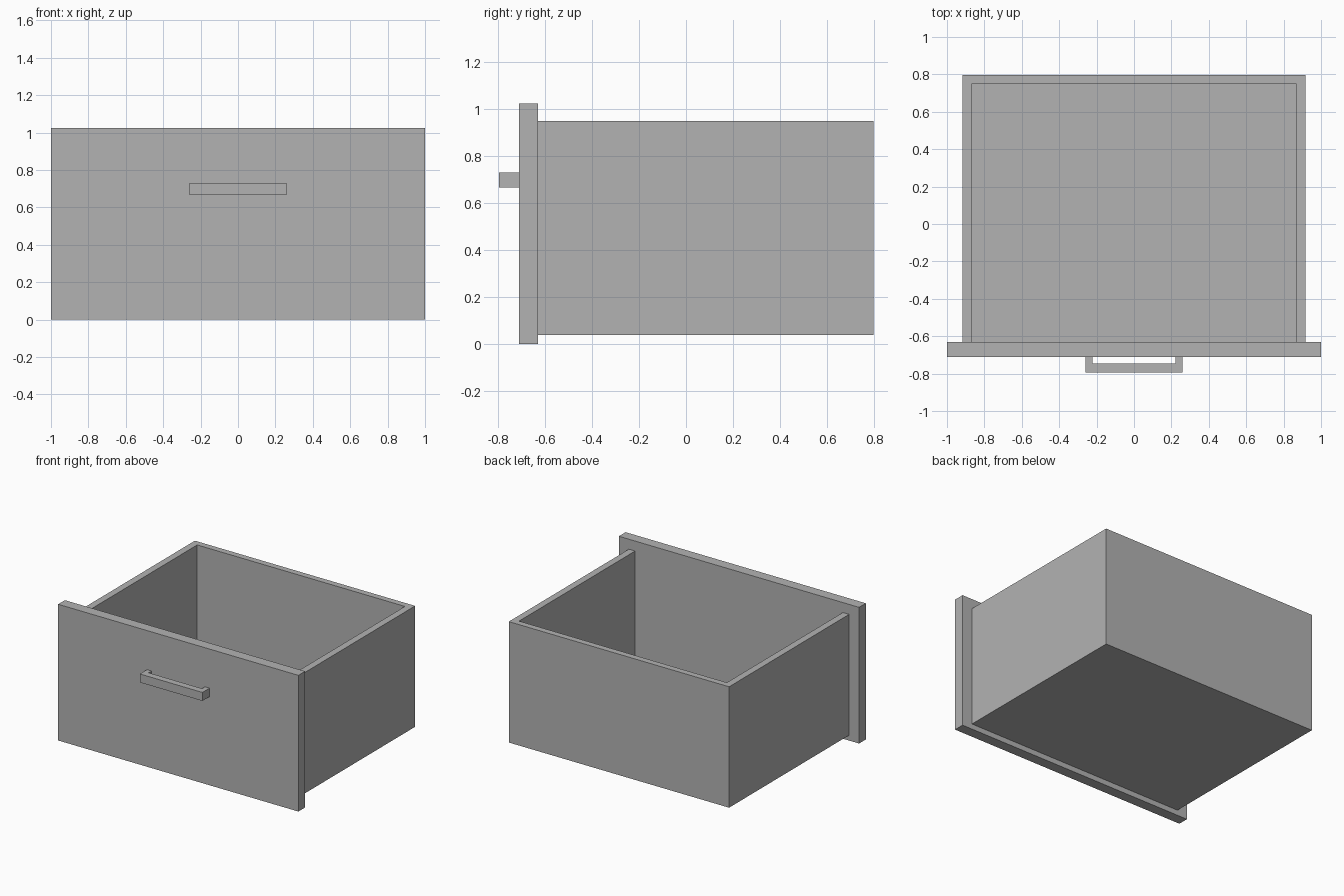
import bpy
import bmesh

if "Cube" in bpy.data.objects:
    bpy.data.objects.remove(bpy.data.objects["Cube"], do_unlink=True)

# Single plain grey material
GREY = (0.45, 0.45, 0.45, 1.0)
grey = bpy.data.materials.new("plain_grey")
grey.use_nodes = True
grey.diffuse_color = GREY
grey.node_tree.nodes["Principled BSDF"].inputs["Base Color"].default_value = GREY


def extrude_outline(name, outline, z0, z1):
    """Extrude a flat xy outline from z0 up to z1."""
    bm = bmesh.new()
    base = bm.faces.new([bm.verts.new((x, y, z0)) for x, y in outline])
    top = bmesh.ops.extrude_face_region(bm, geom=[base], use_keep_orig=True)["geom"]
    moved = [v for v in top if isinstance(v, bmesh.types.BMVert)]
    bmesh.ops.translate(bm, verts=moved, vec=(0, 0, z1 - z0))
    bmesh.ops.recalc_face_normals(bm, faces=bm.faces)
    mesh = bpy.data.meshes.new(name)
    bm.to_mesh(mesh)
    bm.free()
    mesh.materials.append(grey)
    obj = bpy.data.objects.new(name, mesh)
    bpy.context.collection.objects.link(obj)
    return obj


def block(name, half_width, y0, y1, z0, z1):
    outline = [(-half_width, y0), (half_width, y0), (half_width, y1), (-half_width, y1)]
    return extrude_outline(name, outline, z0, z1)


PANEL_FRONT, PANEL_BACK = -0.71, -0.63

# Front panel, overhanging the box on every side
block("front_panel", 1.0, PANEL_FRONT, PANEL_BACK, 0.0, 1.025)

# Drawer box, hollowed out and open towards the panel
box = block("drawer_box", 0.917, PANEL_BACK, 0.797, 0.04, 0.95)
cutter = block("box_cutter", 0.865, PANEL_BACK - 0.1, 0.75, 0.09, 1.2)
cutter.hide_render = True
hollow = box.modifiers.new("hollow", 'BOOLEAN')
hollow.operation = 'DIFFERENCE'
hollow.solver = 'EXACT'
hollow.object = cutter
bpy.context.view_layer.objects.active = box
bpy.ops.object.modifier_apply(modifier=hollow.name)
bpy.data.objects.remove(cutter, do_unlink=True)

# Bracket handle: mirrored half outline of a bar with two posts
half = [(0.26, -0.795), (0.26, PANEL_FRONT), (0.222, PANEL_FRONT), (0.222, -0.745)]
extrude_outline("handle", half + [(-x, y) for x, y in reversed(half)], 0.667, 0.731)
